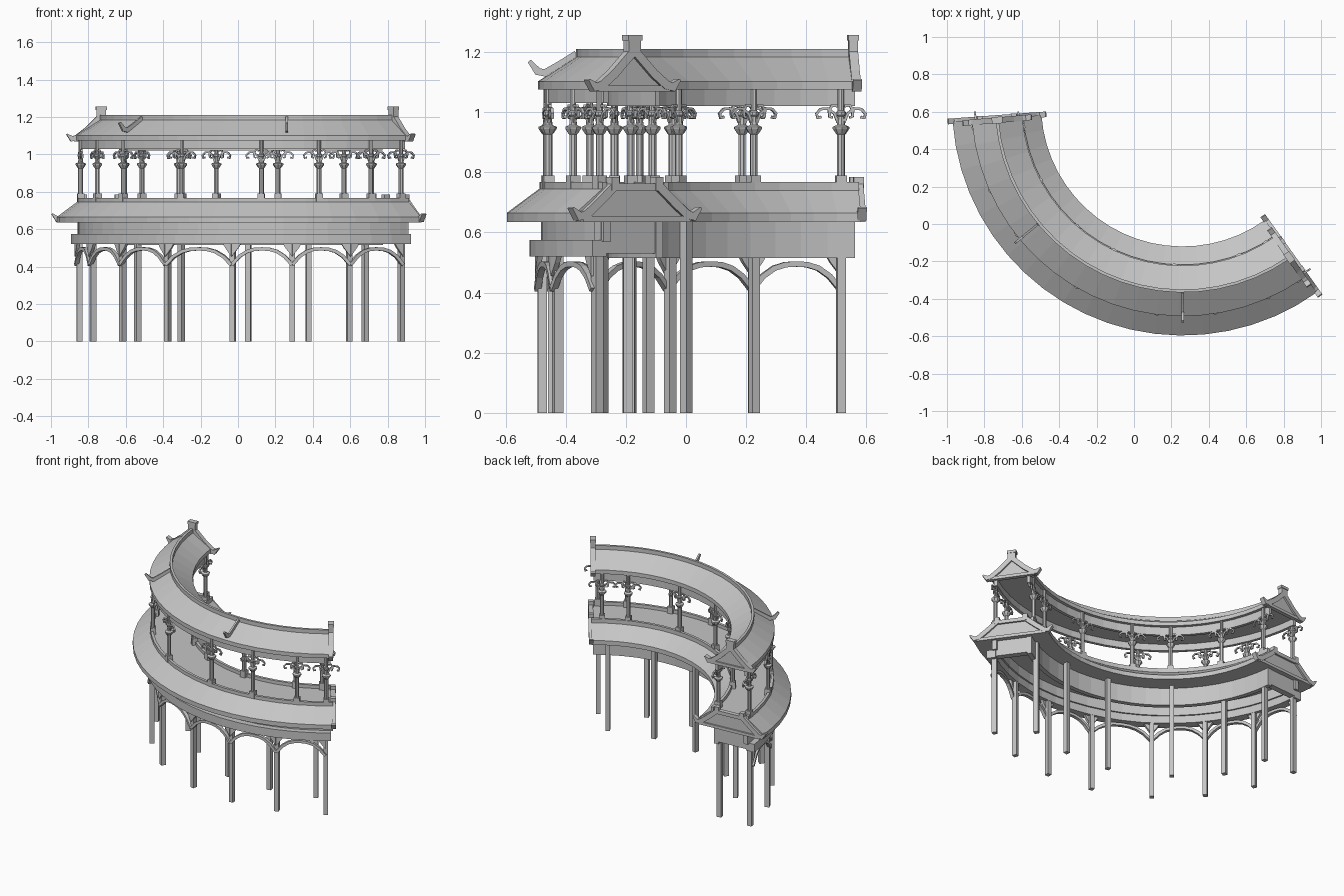
import bpy, bmesh, math
from mathutils import Vector

cube = bpy.data.objects.get("Cube")
if cube:
    bpy.data.objects.remove(cube)

CX, CY = 0.26, 0.637          # centre of the arc
LOWER = (184.2, 305.6)        # end angles of the lower roof
UPPER = (184.9, 304.8)        # end angles of the upper roof
MID = 0.995                   # radius of the ridge
parts = {}


def mesh(name):
    return parts.setdefault(name, bmesh.new())


def place(ang, r, t, z):
    """Point at radius r, offset t along the tangent."""
    a = math.radians(ang)
    return Vector((CX + r * math.cos(a) - t * math.sin(a),
                   CY + r * math.sin(a) + t * math.cos(a), z))


def skin(name, rings):
    """Bridge equal rings of points, capping the ends."""
    bm = mesh(name)
    vs = [[bm.verts.new(p) for p in ring] for ring in rings]
    n = len(vs[0])
    for a, b in zip(vs, vs[1:]):
        for i in range(n):
            bm.faces.new((a[i], a[(i + 1) % n], b[(i + 1) % n], b[i]))
    bm.faces.new(vs[0][::-1])
    bm.faces.new(vs[-1])


def sweep(name, poly, span, n=20):
    """Carry an (r, z) section round the arc."""
    a0, a1 = span
    skin(name, [[place(a0 + (a1 - a0) * i / n, r, 0, z) for r, z in poly]
                for i in range(n + 1)])


def rect(u0, u1, z0, z1):
    return [(u0, z0), (u1, z0), (u1, z1), (u0, z1)]


def slab(name, poly, ang, t0, t1):
    """Radial (r, z) outline, thick along the tangent."""
    skin(name, [[place(ang, r, t, z) for r, z in poly] for t in (t0, t1)])


def panel(name, poly, ang, r0, r1):
    """Tangential (t, z) outline, thick along the radius."""
    skin(name, [[place(ang, r, t, z) for t, z in poly] for r in (r0, r1)])


def ribbon(path, w, tip=1.0):
    """Outline of a band of width w along a path, scaled by tip at its end."""
    left, right = [], []
    last = len(path) - 1
    for i, p in enumerate(path):
        a, b = Vector(path[max(i - 1, 0)]), Vector(path[min(i + 1, last)])
        d = (b - a).normalized() * w / 2 * (tip if i == last else 1)
        left.append((p[0] - d.y, p[1] + d.x))
        right.append((p[0] + d.y, p[1] - d.x))
    return left + right[::-1]


def lathe(name, prof, ang, r, sides=8):
    rings = []
    for rad, z in prof:
        rings.append([place(ang, r + rad * math.cos(k * math.tau / sides),
                            rad * math.sin(k * math.tau / sides), z)
                      for k in range(sides)])
    skin(name, rings)


def both(poly):
    """Outline (offset from the ridge) on both sides of it."""
    return [[(MID + s * u, z) for u, z in poly] for s in (1, -1)]


# Lower skirt roof with deck, curbs and beams
sweep("lower_roof", [(1.233, .635), (1.233, .665), (1.125, .745),
                     (.862, .745), (.757, .665), (.757, .635)], LOWER)
for r in (.864, 1.116):
    sweep("deck_curb", rect(r - .009, r + .009, .74, .768), LOWER)
sweep("outer_fascia", rect(1.09, 1.12, .57, .64), LOWER)
sweep("outer_beam", rect(1.10, 1.158, .52, .575), (185, 305))
sweep("inner_fascia", rect(.87, .90, .515, .64), (185, 305))

# Upper roof
sweep("upper_roof", [(1.13, 1.075), (1.13, 1.102), (1.0, 1.185), (.99, 1.185),
                     (.86, 1.102), (.86, 1.075)], UPPER)
sweep("upper_ridge", rect(MID - .008, MID + .008, 1.17, 1.21), UPPER)
sweep("upper_outer_fascia", rect(1.09, 1.11, 1.03, 1.08), UPPER)
sweep("upper_inner_fascia", rect(.88, .90, 1.02, 1.08), UPPER)

# Curled hip spurs on the outer slope
spur = [(1.0, 1.192), (1.06, 1.155), (1.105, 1.13), (1.13, 1.135), (1.158, 1.17)]
for ang in (219.5, 270):
    slab("roof_spur", ribbon(spur, .026, .5), ang, -.006, .006)

# Gables at both ends
for end, out in ((0, -1), (1, 1)):
    def plate(name, poly, span, t0, t1):
        slab(name, poly, span[end], *sorted((out * t0, out * t1)))

    plate("upper_gable", [(MID - .14, 1.08), (MID + .14, 1.08), (MID, 1.2)],
          UPPER, -.008, .006)
    plate("upper_gable_sill", rect(MID - .145, MID + .145, 1.068, 1.088),
          UPPER, -.01, .016)
    for poly in both(ribbon([(0, 1.205), (.08, 1.128), (.13, 1.09), (.158, 1.083),
                             (.184, 1.108)], .03, .25)):
        plate("upper_bargeboard", poly, UPPER, -.012, .018)
    plate("upper_finial", rect(MID - .025, MID + .025, 1.19, 1.25), UPPER, -.012, .018)
    plate("upper_finial_cap", rect(MID - .029, MID + .029, 1.238, 1.256),
          UPPER, -.015, .021)

    plate("lower_gable", [(MID - .22, .64), (MID + .22, .64), (MID + .1, .75),
                          (MID - .1, .75)], LOWER, -.008, .006)
    plate("lower_gable_sill", rect(MID - .22, MID + .22, .635, .655),
          LOWER, -.01, .016)
    plate("lower_gable_top", rect(MID - .1, MID + .1, .738, .762), LOWER, -.012, .018)
    for poly in both(ribbon([(.095, .75), (.16, .695), (.205, .66), (.234, .653),
                             (.262, .682)], .03, .25)):
        plate("lower_bargeboard", poly, LOWER, -.012, .018)
    for poly in both(rect(.075, .105, .74, .785)):
        plate("lower_finial", poly, LOWER, -.014, .02)

    # Cross beam closing the end below the deck
    plate("end_beam", rect(.87, 1.12, .53, .64), LOWER, -.055, -.015)

# Lower square posts, the inner row with its own radii
outer = [186.3, 201.7, 218.2, 235.2, 255, 271.5, 287.5, 303.3]
inner = [(187.9, .886), (207.3, .895), (228.5, .85), (256, .845), (278, .84),
         (298.9, .87)]
for ang, r in [(a, 1.115) for a in outer] + inner:
    slab("lower_post", rect(r - .015, r + .015, 0, .64 if r < 1 else .57),
         ang, -.014, .014)

# Arched braces between the outer posts
for a, b in zip(outer, outer[1:]):
    half = math.radians(b - a) / 2
    r, w = 1.13 * math.cos(half), 1.13 * math.sin(half)
    arch = []
    for i in range(9):
        s = -1 + i / 4
        arch.append((s * w, .41 + .085 * (1 - abs(s) ** 2.6)))
    panel("arched_brace", ribbon(arch, .018), (a + b) / 2, r - .01, r + .012)
    for s in (-1, 1):
        panel("beam_bracket", [(s * w, .525), (s * w, .455), (s * (w - .035), .5),
                               (s * (w - .05), .525)], (a + b) / 2, r - .008, r + .01)

# Upper turned columns with scroll brackets
turned = [(.013, .785), (.013, .925), (.018, .93), (.028, .945), (.028, .951),
          (.014, .957), (.011, .985), (.016, .99), (.016, 1.0), (.011, 1.005),
          (.011, 1.075)]
scroll = [(.01, .965), (.022, .995), (.045, 1.012), (.068, 1.01), (.082, .995),
          (.078, .98), (.066, .984)]
curl = [(.012, 1.02), (.03, 1.022), (.04, 1.005), (.038, .985), (.028, .982)]
top_outer = [186.3, 204, 218, 239.7, 263, 279, 294, 303.5]
top_inner = [188, 208, 229, 244.6, 267, 290.5, 301.3]
for r, row in ((1.108, top_outer), (.876, top_inner)):
    for ang in row:
        slab("column_base", rect(r - .018, r + .018, .745, .79), ang, -.018, .018)
        lathe("upper_column", turned, ang, r)
        for s in (-1, 1):
            for path in (scroll, curl):
                shape = ribbon([(s * t, z) for t, z in path], .009)
                panel("scroll_bracket", shape, ang, r - .005, r + .005)

# One plain grey material, flat shaded
grey = bpy.data.materials.new("stone_grey")
grey.use_nodes = True
colour = (.56, .56, .56, 1)
grey.diffuse_color = colour
for node in grey.node_tree.nodes:
    if node.type == 'BSDF_PRINCIPLED':
        node.inputs["Base Color"].default_value = colour

for name, bm in parts.items():
    bmesh.ops.recalc_face_normals(bm, faces=bm.faces)
    data = bpy.data.meshes.new(name)
    bm.to_mesh(data)
    bm.free()
    data.materials.append(grey)
    bpy.context.collection.objects.link(bpy.data.objects.new(name, data))
